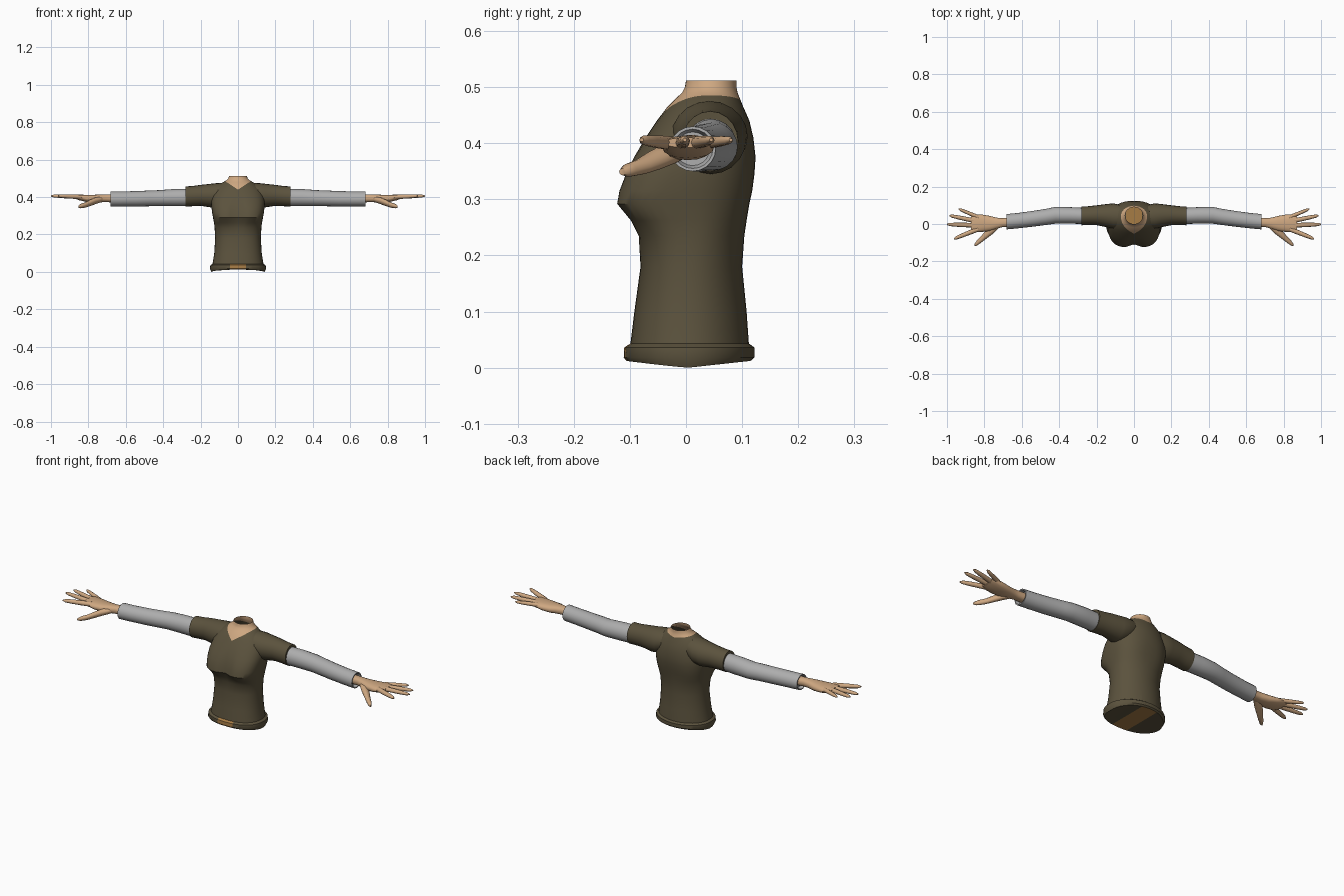
import bpy, bmesh, math


def material(name, rgb):
    m = bpy.data.materials.new(name)
    m.diffuse_color = (*rgb, 1)
    return m


OLIVE = material("olive cloth", (0.105, 0.085, 0.047))
GREY = material("grey sleeve", (0.42, 0.42, 0.42))
SKIN = material("skin", (0.62, 0.39, 0.22))
GOLD = material("belt gold", (0.38, 0.20, 0.06))


def power(v, p):
    return math.copysign(abs(v) ** p, v)


def skin_rings(bm, rings, cap_start, cap_end):
    """Bridge a list of equal point rings into a surface."""
    rows = [[bm.verts.new(p) for p in r] for r in rings]
    n = len(rows[0])
    for a, b in zip(rows, rows[1:]):
        for i in range(n):
            j = (i + 1) % n
            bm.faces.new((a[i], a[j], b[j], b[i]))
    if cap_start:
        bm.faces.new(rows[0][::-1])
    if cap_end:
        bm.faces.new(rows[-1])


def finish(name, bm, mats, angle=40):
    bmesh.ops.recalc_face_normals(bm, faces=bm.faces[:])
    me = bpy.data.meshes.new(name)
    bm.to_mesh(me)
    bm.free()
    for m in mats:
        me.materials.append(m)
    ob = bpy.data.objects.new(name, me)
    bpy.context.collection.objects.link(ob)
    bpy.ops.object.select_all(action='DESELECT')
    ob.select_set(True)
    bpy.context.view_layer.objects.active = ob
    bpy.ops.object.shade_smooth_by_angle(angle=math.radians(angle))
    return ob


def limb(name, mat, side, sections, n=16, caps=(False, True), p=1.0):
    """Loft along x; each section is (x, y, z, y radius, z radius)."""
    rings = []
    for x, y, z, ry, rz in sections:
        rings.append([(side * x,
                       y + ry * power(math.cos(2 * math.pi * i / n), p),
                       z + rz * power(math.sin(2 * math.pi * i / n), p))
                      for i in range(n)])
    bm = bmesh.new()
    skin_rings(bm, rings, *caps)
    return finish(name, bm, [mat])


# Shirt body and neck: (z, half width, front y, back y, front squareness, cleft)
BODY = [
    (0.012, 0.143, -0.106, 0.115, 0.85, 0),
    (0.018, 0.150, -0.111, 0.122, 0.85, 0),
    (0.036, 0.148, -0.110, 0.122, 0.85, 0),
    (0.043, 0.136, -0.099, 0.112, 0.85, 0),
    (0.100, 0.127, -0.092, 0.108, 0.85, 0),
    (0.180, 0.122, -0.081, 0.100, 0.85, 0),
    (0.235, 0.125, -0.086, 0.104, 0.80, 0.002),
    (0.262, 0.128, -0.101, 0.108, 0.70, 0.008),
    (0.292, 0.134, -0.126, 0.113, 0.62, 0.018),
    (0.315, 0.138, -0.122, 0.118, 0.64, 0.018),
    (0.345, 0.142, -0.110, 0.122, 0.68, 0.012),
    (0.375, 0.143, -0.095, 0.124, 0.75, 0.006),
    (0.410, 0.138, -0.072, 0.120, 0.85, 0),
    (0.440, 0.125, -0.052, 0.113, 0.90, 0),
    (0.465, 0.102, -0.033, 0.102, 1.0, 0),
    (0.480, 0.079, -0.018, 0.096, 1.0, 0),
    (0.490, 0.062, -0.007, 0.092, 1.0, 0),
    (0.500, 0.052, -0.002, 0.090, 1.0, 0),
    (0.512, 0.047, 0.000, 0.090, 1.0, 0),
]
N = 40
rings = []
for k, (z, hw, yf, yb, p, cleft) in enumerate(BODY):
    ring = []
    for i in range(N):
        c, s = math.cos(2 * math.pi * i / N), math.sin(2 * math.pi * i / N)
        q = p if s < 0 else min(1, p + 0.15)
        x = hw * power(c, q)
        y = (yf + yb) / 2 + (yb - yf) / 2 * power(s, q)
        if s < 0:
            y += cleft * math.exp(-(x / 0.03) ** 2)
        dip = 0.012 * (1 - abs(s)) if k == 0 else 0
        ring.append((x, y, z - dip))
    rings.append(ring)
bm = bmesh.new()
skin_rings(bm, rings, True, False)


def cut(keep, co, no):
    faces = [f for f in bm.faces if keep(f.calc_center_median())]
    edges = {e for f in faces for e in f.edges}
    verts = {v for f in faces for v in f.verts}
    bmesh.ops.bisect_plane(bm, geom=[*faces, *edges, *verts],
                           plane_co=co, plane_no=no, dist=1e-5)


# V neckline in front, shallow curve behind, and belt stripe edges
MID = 0.04
for sx in (-1, 1):
    cut(lambda c: c.z > 0.42 and c.y < MID and c.x * sx > 0, (0, 0, 0.44), (-0.65 * sx, 0, 1))
    cut(lambda c: c.z > 0.45 and c.y >= MID and c.x * sx > 0, (0, 0, 0.475), (-0.15 * sx, 0, 1))
    cut(lambda c: c.z < 0.05, (0.043 * sx, 0, 0), (1, 0, 0))
bmesh.ops.recalc_face_normals(bm, faces=bm.faces[:])
for f in bm.faces:
    c = f.calc_center_median()
    line = 0.44 + 0.65 * abs(c.x) if c.y < MID else 0.475 + 0.15 * abs(c.x)
    if c.z > line:
        f.material_index = 1
    elif c.z < 0.043 and abs(c.x) < 0.043 and (c.y < -0.05 or f.normal.z < -0.9):
        f.material_index = 2
finish("shirt_body_and_neck", bm, [OLIVE, SKIN, GOLD])

for side, tag in ((1, "left"), (-1, "right")):
    # Short shirt sleeve with a turned-in hem
    limb(tag + "_short_sleeve", OLIVE, side, [
        (0.075, 0.040, 0.422, 0.062, 0.054), (0.110, 0.042, 0.412, 0.068, 0.063),
        (0.145, 0.045, 0.408, 0.062, 0.063), (0.200, 0.047, 0.409, 0.053, 0.056),
        (0.245, 0.045, 0.405, 0.050, 0.054), (0.280, 0.043, 0.403, 0.050, 0.054),
        (0.280, 0.043, 0.400, 0.040, 0.040)], n=20, caps=(False, False))
    # Long undersleeve with a hollow cuff
    limb(tag + "_long_sleeve", GREY, side, [
        (0.260, 0.043, 0.398, 0.043, 0.046), (0.340, 0.046, 0.397, 0.044, 0.046),
        (0.420, 0.047, 0.394, 0.045, 0.043), (0.470, 0.038, 0.393, 0.043, 0.042),
        (0.540, 0.028, 0.391, 0.042, 0.041), (0.620, 0.018, 0.390, 0.041, 0.040),
        (0.682, 0.012, 0.390, 0.041, 0.040), (0.682, 0.012, 0.390, 0.036, 0.035),
        (0.665, 0.012, 0.390, 0.030, 0.030)], n=20)
    # Wrist and palm
    limb(tag + "_palm", SKIN, side, [
        (0.660, 0.010, 0.393, 0.025, 0.022), (0.705, 0.007, 0.394, 0.024, 0.021),
        (0.735, 0.004, 0.393, 0.030, 0.021), (0.770, 0.003, 0.391, 0.040, 0.021),
        (0.810, 0.004, 0.393, 0.046, 0.019), (0.850, 0.004, 0.398, 0.048, 0.015),
        (0.872, 0.003, 0.401, 0.040, 0.009)], p=0.85)
    # Four fingers: base and tip positions in plan
    for name, x0, y0, x1, y1, r in (
            ("index", 0.835, -0.028, 0.963, -0.079, 0.0125),
            ("middle", 0.845, -0.007, 1.000, -0.002, 0.0115),
            ("ring", 0.845, 0.016, 0.987, 0.045, 0.0115),
            ("little", 0.830, 0.036, 0.937, 0.080, 0.0105)):
        limb(f"{tag}_{name}_finger", SKIN, side, [
            (x0 + (x1 - x0) * t, y0 + (y1 - y0) * t, 0.400 + 0.006 * t, r * k, r * k * 0.9)
            for t, k in ((0, 1.1), (0.35, 1.05), (0.65, 0.95), (0.9, 0.75), (1, 0.3))], n=10)
    # Thumb drops forward and down
    limb(tag + "_thumb", SKIN, side, [
        (0.725, -0.005, 0.389, 0.018, 0.014), (0.760, -0.030, 0.381, 0.027, 0.018),
        (0.790, -0.056, 0.369, 0.023, 0.017), (0.815, -0.080, 0.358, 0.018, 0.014),
        (0.840, -0.102, 0.352, 0.014, 0.012), (0.853, -0.113, 0.349, 0.006, 0.006)], n=12)
